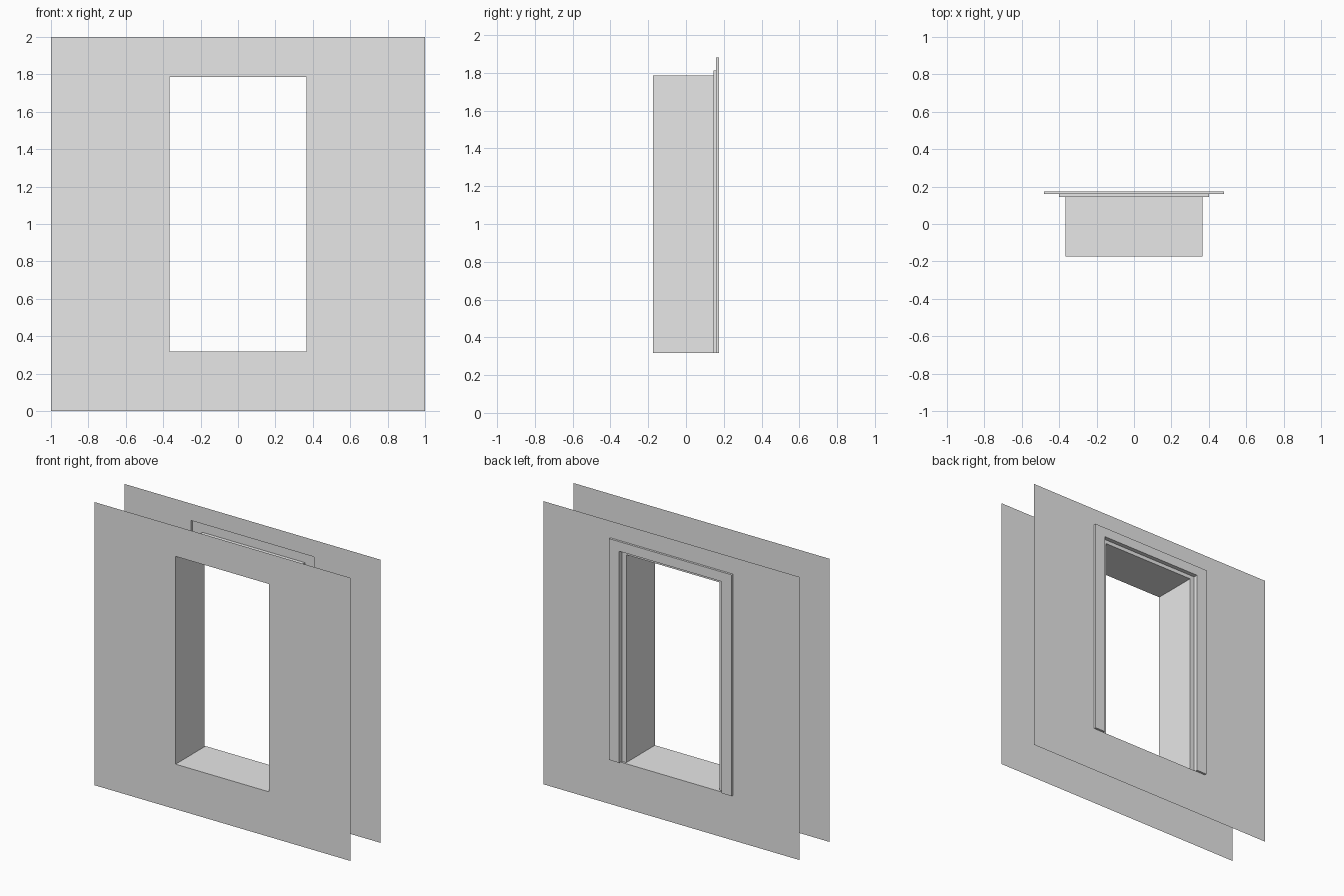
import bpy

cube = bpy.data.objects.get("Cube")
if cube:
    bpy.data.objects.remove(cube, do_unlink=True)

# One plain grey for everything
grey = bpy.data.materials.new("plain_grey")
grey.use_nodes = True
colour = (0.8, 0.8, 0.8, 1)
grey.diffuse_color = colour
grey.node_tree.nodes["Principled BSDF"].inputs["Base Color"].default_value = colour

FRONT, STEP, BACK, FACE = -0.175, 0.145, 0.16, 0.175   # depths along y
SILL = 0.318                                          # height of the opening's base

# Sections of the opening: half width, base, top
WALL = (1.0, 0.0, 2.0)
OPENING = (0.365, SILL, 1.786)
REBATE = (0.4, SILL, 1.813)
CASING = (0.48, SILL, 1.881)


def add_mesh(name, verts, faces):
    mesh = bpy.data.meshes.new(name)
    mesh.from_pydata(verts, [], faces)
    mesh.materials.append(grey)
    obj = bpy.data.objects.new(name, mesh)
    bpy.context.collection.objects.link(obj)
    return obj


def loft(name, sections, closed=False):
    """Join (section, depth) outlines; open ones leave out the base side."""
    verts, faces = [], []
    for (half, base, top), y in sections:
        verts += [(-half, y, base), (-half, y, top), (half, y, top), (half, y, base)]
    for ring in range(len(sections) - 1):
        a, b = ring * 4, ring * 4 + 4
        for i in range(4 if closed else 3):
            j = (i + 1) % 4
            faces.append((b + i, b + j, a + j, a + i))
    return add_mesh(name, verts, faces)


# Thin wall sheets with their openings
loft("front_wall", [(WALL, FRONT), (OPENING, FRONT)], closed=True)
loft("back_wall", [(CASING, BACK), (WALL, BACK)], closed=True)

# Deep lining of the opening, and the rebate behind it
loft("opening_lining", [(OPENING, FRONT), (OPENING, STEP)])
loft("rebate", [(OPENING, STEP), (REBATE, STEP), (REBATE, FACE)])

# Raised casing round the sides and top, hollow behind
loft("casing", [(REBATE, FACE), (CASING, FACE), (CASING, BACK)])

# Sill, widened at the rebate
w, r = OPENING[0], REBATE[0]
outline = [(-w, FRONT), (w, FRONT), (w, STEP), (r, STEP),
           (r, BACK), (-r, BACK), (-r, STEP), (-w, STEP)]
add_mesh("sill", [(x, y, SILL) for x, y in outline], [tuple(range(len(outline)))])

# Closed lower ends of the casing
for side, sign in (("left", 1), ("right", -1)):
    inner, outer = sign * REBATE[0], sign * CASING[0]
    corners = [(inner, BACK), (inner, FACE), (outer, FACE), (outer, BACK)]
    add_mesh(side + "_casing_end", [(x, y, SILL) for x, y in corners],
             [(0, 1, 2, 3) if sign > 0 else (3, 2, 1, 0)])
